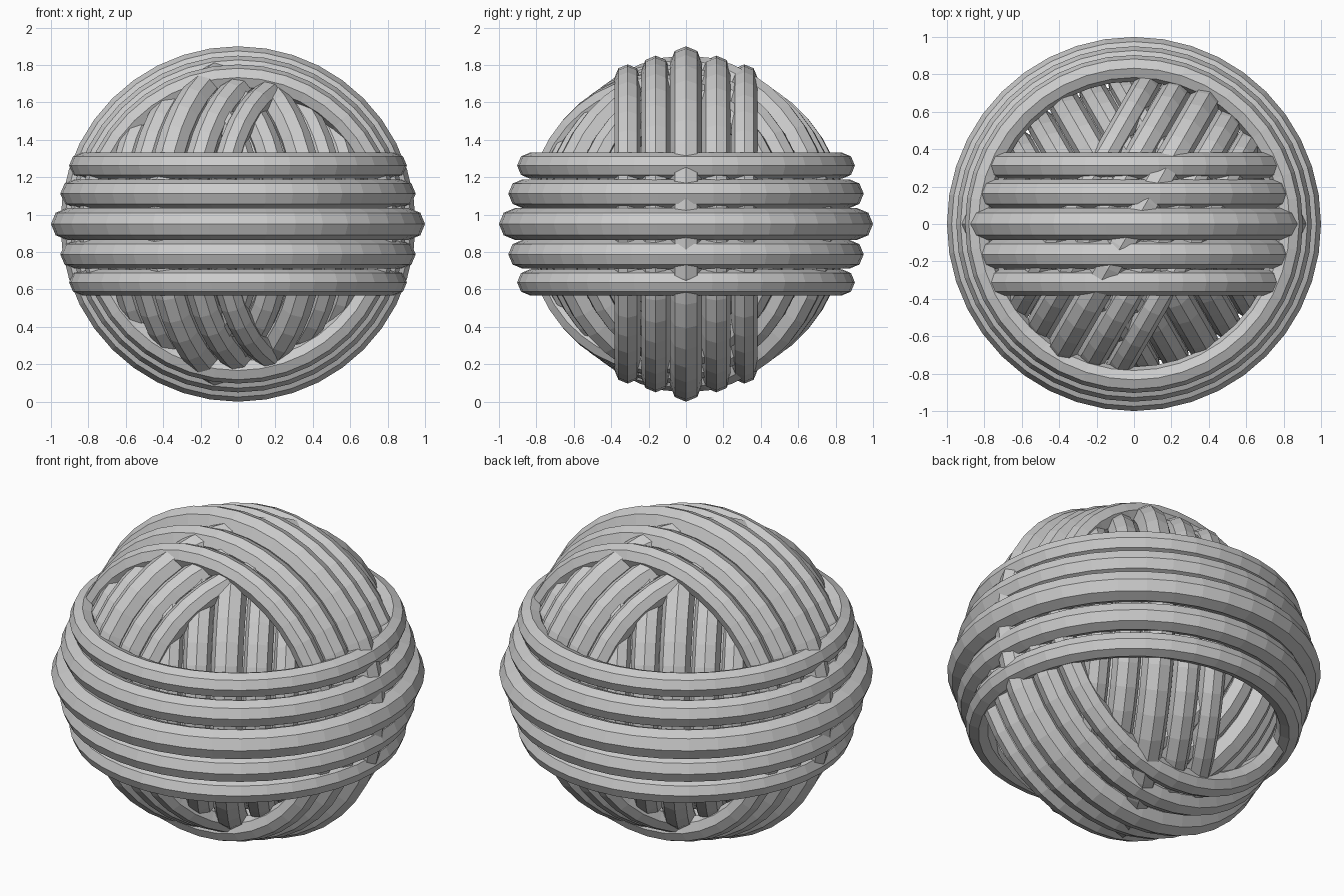
import bpy
from math import radians
from mathutils import Matrix

if "Cube" in bpy.data.objects:
    bpy.data.objects.remove(bpy.data.objects["Cube"])

CENTRE = Matrix.Translation((0, 0, 0.95))
# (offset along the winding axis, reduction of outer radius, strand radius)
STRANDS = [(0, 0, 0.085), (0.162, 0.05, 0.077), (0.312, 0.097, 0.07)]


def winding(name, outer, rotation):
    """Five parallel yarn loops wound round one axis."""
    for offset, drop, thick in STRANDS:
        for side in ((1, -1) if offset else (1,)):
            bpy.ops.mesh.primitive_torus_add(
                major_segments=40, minor_segments=8,
                major_radius=outer - drop - thick, minor_radius=thick)
            loop = bpy.context.object
            loop.name = name
            loop.matrix_world = CENTRE @ rotation @ Matrix.Translation((0, 0, side * offset))


def upright(angle):
    return Matrix.Rotation(radians(angle), 4, 'Z') @ Matrix.Rotation(radians(90), 4, 'X')


# outer belt, then three upright windings each a layer deeper
winding("belt_strand", 1.0, Matrix.Identity(4))
winding("cross_strand", 0.95, upright(0))
winding("diagonal_strand", 0.90, upright(60))
winding("inner_diagonal_strand", 0.85, upright(120))

# core filling the gaps
bpy.ops.mesh.primitive_uv_sphere_add(segments=32, ring_count=16, radius=0.74, location=(0, 0, 0.95))
bpy.context.object.name = "yarn_core"
